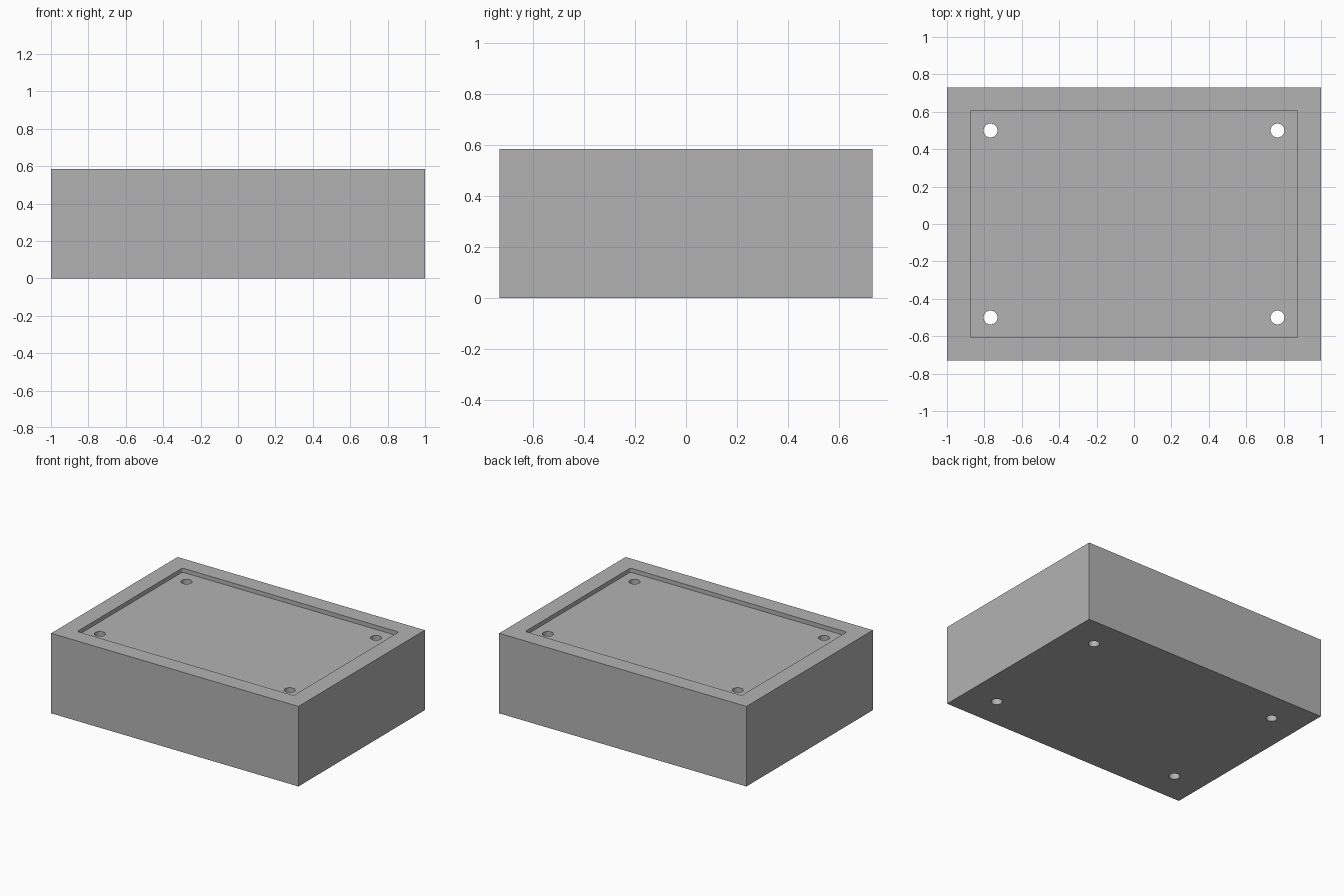
import bpy
import bmesh
from mathutils import Matrix, Vector

WIDTH, DEPTH, HEIGHT = 2.0, 1.46, 0.585
RECESS_W, RECESS_D, RECESS_DEPTH = 1.75, 1.214, 0.03
HOLE_X, HOLE_Y, HOLE_R = 0.767, 0.5, 0.037

cube = bpy.data.objects.get("Cube")
if cube:
    bpy.data.objects.remove(cube, do_unlink=True)

grey = bpy.data.materials.new("plain grey")
grey.use_nodes = True
colour = (0.45, 0.45, 0.45, 1)
grey.diffuse_color = colour
grey.node_tree.nodes["Principled BSDF"].inputs["Base Color"].default_value = colour


def make_object(name, bm):
    mesh = bpy.data.meshes.new(name)
    bm.to_mesh(mesh)
    bm.free()
    mesh.materials.append(grey)
    obj = bpy.data.objects.new(name, mesh)
    bpy.context.collection.objects.link(obj)
    return obj


def box(name, size, centre_z, corner=0):
    bm = bmesh.new()
    bmesh.ops.create_cube(bm, size=1)
    bmesh.ops.scale(bm, vec=Vector(size), verts=bm.verts)
    bmesh.ops.translate(bm, vec=(0, 0, centre_z), verts=bm.verts)
    if corner:
        upright = [e for e in bm.edges
                   if abs(e.verts[0].co.z - e.verts[1].co.z) > 0.001]
        bmesh.ops.bevel(bm, geom=upright, offset=corner, segments=4,
                        profile=0.5, affect='EDGES')
    return make_object(name, bm)


# Solid block
block = box("block", (WIDTH, DEPTH, HEIGHT), HEIGHT / 2)

# Shallow recess with slightly rounded corners, open at the top
recess = box("recess_cutter", (RECESS_W, RECESS_D, RECESS_DEPTH * 2), HEIGHT, 0.01)

# Four through holes near the recess corners
bm = bmesh.new()
for sx in (-1, 1):
    for sy in (-1, 1):
        place = Matrix.Translation((sx * HOLE_X, sy * HOLE_Y, HEIGHT / 2))
        bmesh.ops.create_cone(bm, cap_ends=True, segments=32, radius1=HOLE_R,
                              radius2=HOLE_R, depth=HEIGHT * 2, matrix=place)
holes = make_object("hole_cutter", bm)

# Cut the block, then discard the cutters
bpy.context.view_layer.objects.active = block
for cutter in (recess, holes):
    cutter.hide_render = True
    cut = block.modifiers.new(cutter.name, 'BOOLEAN')
    cut.operation = 'DIFFERENCE'
    cut.solver = 'EXACT'
    cut.object = cutter
    bpy.ops.object.modifier_apply(modifier=cut.name)
    bpy.data.objects.remove(cutter, do_unlink=True)

# Smooth hole walls, sharp rims
bpy.ops.object.select_all(action='DESELECT')
block.select_set(True)
bpy.ops.object.shade_smooth_by_angle(angle=0.6)
